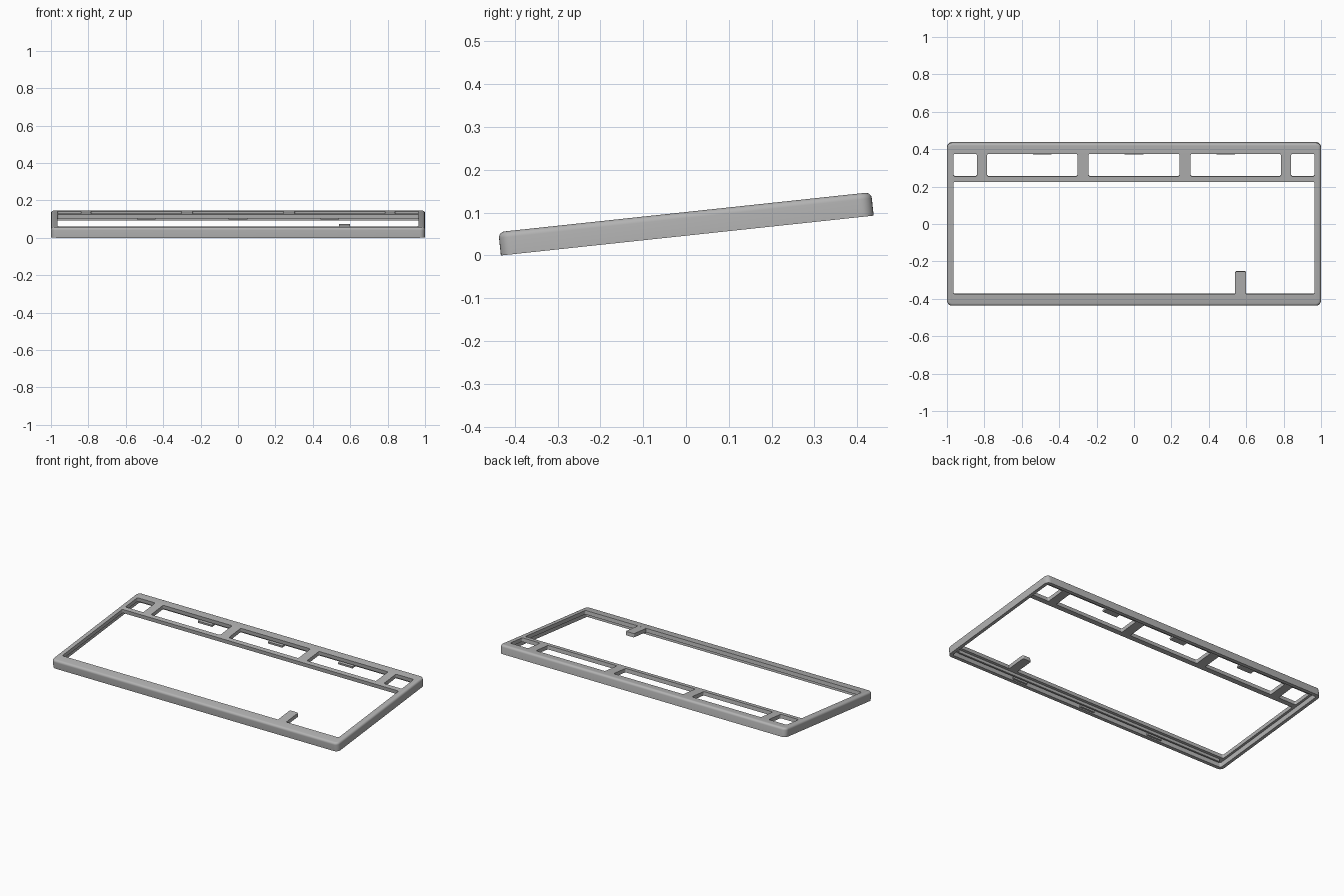
import bpy, bmesh, math
from mathutils import Matrix

cube = bpy.data.objects.get("Cube")
if cube:
    bpy.data.objects.remove(cube, do_unlink=True)

grey = bpy.data.materials.new("plain grey")
grey.use_nodes = True
COLOUR = (0.45, 0.45, 0.45, 1)
grey.diffuse_color = COLOUR
grey.node_tree.nodes["Principled BSDF"].inputs["Base Color"].default_value = COLOUR

DEPTH, HEIGHT, PLATE = 0.876, 0.055, 0.031   # PLATE: underside of the top plate
TILT = Matrix.Translation((0, 0.003, 0.0465)) @ Matrix.Rotation(math.radians(6.1), 4, 'X')


def block(name, x0, x1, y0, y1, z0, z1, corner=0.0, top=0.0):
    """Box with rounded upright corners and an optional rounded top rim."""
    bm = bmesh.new()
    bmesh.ops.create_cube(bm, size=1)
    for v in bm.verts:
        v.co.x = x0 if v.co.x < 0 else x1
        v.co.y = y0 if v.co.y < 0 else y1
        v.co.z = z0 if v.co.z < 0 else z1
    if corner:
        upright = [e for e in bm.edges if abs(e.verts[0].co.z - e.verts[1].co.z) > 1e-5]
        bmesh.ops.bevel(bm, geom=upright, offset=corner, segments=6, profile=0.5, affect='EDGES')
    if top:
        rim = [e for e in bm.edges if all(abs(v.co.z - z1) < 1e-5 for v in e.verts)]
        bmesh.ops.bevel(bm, geom=rim, offset=top, segments=5, profile=0.5, affect='EDGES')
    mesh = bpy.data.meshes.new(name)
    bm.to_mesh(mesh)
    bm.free()
    mesh.materials.append(grey)
    obj = bpy.data.objects.new(name, mesh)
    bpy.context.collection.objects.link(obj)
    return obj


def finish(obj):
    """Smooth the rounded edges and lean the part on the common slope."""
    bpy.ops.object.select_all(action='DESELECT')
    obj.select_set(True)
    bpy.context.view_layer.objects.active = obj
    bpy.ops.object.shade_smooth_by_angle(angle=math.radians(30))
    obj.matrix_world = TILT


# Outer shell of the frame
frame = block("frame", -1, 1, -DEPTH / 2, DEPTH / 2, 0, HEIGHT, 0.028, 0.014)

# Hollow underside, main opening and row of windows
cutters = [block("underside_cutter", -0.98, 0.98, -0.418, 0.418, -0.1, PLATE, 0.012),
           block("main_opening_cutter", -0.965, 0.965, -0.374, 0.229, -0.1, 0.2, 0.008)]
for x0, x1 in ((-0.965, -0.84), (-0.785, -0.303), (-0.243, 0.243), (0.303, 0.785), (0.84, 0.965)):
    cutters.append(block("window_cutter", x0, x1, 0.259, 0.38, -0.1, 0.2, 0.008))
for cutter in cutters:
    cutter.hide_render = True
    mod = frame.modifiers.new("cut", 'BOOLEAN')
    mod.operation, mod.solver, mod.object = 'DIFFERENCE', 'EXACT', cutter

# Bake the cuts and drop the cutters
bpy.context.view_layer.update()
baked = bpy.data.meshes.new_from_object(frame.evaluated_get(bpy.context.evaluated_depsgraph_get()))
frame.modifiers.clear()
frame.data = baked
for cutter in cutters:
    bpy.data.objects.remove(cutter, do_unlink=True)
finish(frame)

# Tab between the keys, flush with the top
finish(block("divider_tab", 0.541, 0.599, -0.39, -0.253, PLATE, HEIGHT - 0.0005, 0.008))

# Stiffening rib under the front bar
finish(block("front_rib", -0.95, 0.95, -0.4, -0.39, 0.012, PLATE + 0.002))

# Snap clips inside the front and back walls
for i, x in enumerate((-0.49, 0, 0.49)):
    finish(block(f"front_clip_{i}", x - 0.05, x + 0.05, -0.42, -0.408, 0.008, 0.02))
    finish(block(f"back_clip_{i}", x - 0.05, x + 0.05, 0.372, 0.42, 0.012, 0.024))
